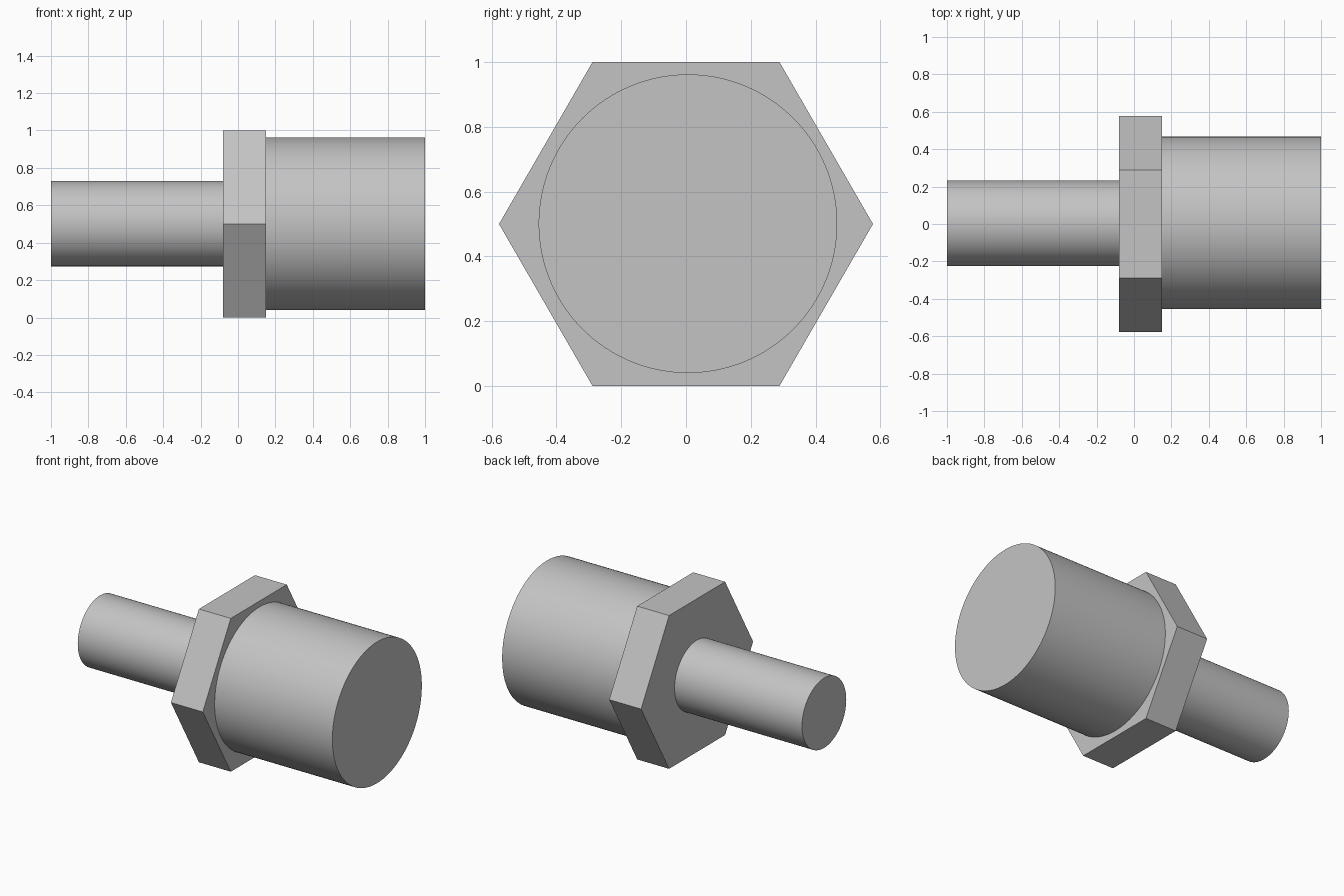
import bpy
import math

cube = bpy.data.objects.get("Cube")
if cube:
    bpy.data.objects.remove(cube, do_unlink=True)

# Single plain metal colour
steel = bpy.data.materials.new("grey_steel")
steel.use_nodes = True
colour = (0.55, 0.55, 0.55, 1)
steel.diffuse_color = colour
steel.node_tree.nodes["Principled BSDF"].inputs["Base Color"].default_value = colour


def bar(name, sides, radius, x0, x1, y=0.0, z=0.5, smooth=True):
    """Prism or cylinder lying along x from x0 to x1."""
    bpy.ops.mesh.primitive_cylinder_add(
        vertices=sides, radius=radius, depth=x1 - x0,
        location=((x0 + x1) / 2, y, z), rotation=(0, math.pi / 2, 0))
    obj = bpy.context.object
    obj.name = name
    obj.data.materials.append(steel)
    bpy.ops.object.transform_apply(location=False, rotation=True, scale=True)
    if smooth:
        bpy.ops.object.shade_smooth_by_angle(angle=math.radians(30))
    return obj


# Narrow stem, hexagonal collar and wide barrel
bar("narrow_stem", 96, 0.228, -1.0, -0.08, y=0.004, z=0.502)
bar("hex_collar", 6, 1 / math.sqrt(3), -0.08, 0.15, smooth=False)
bar("wide_barrel", 128, 0.461, 0.15, 1.0, y=0.006, z=0.501)
